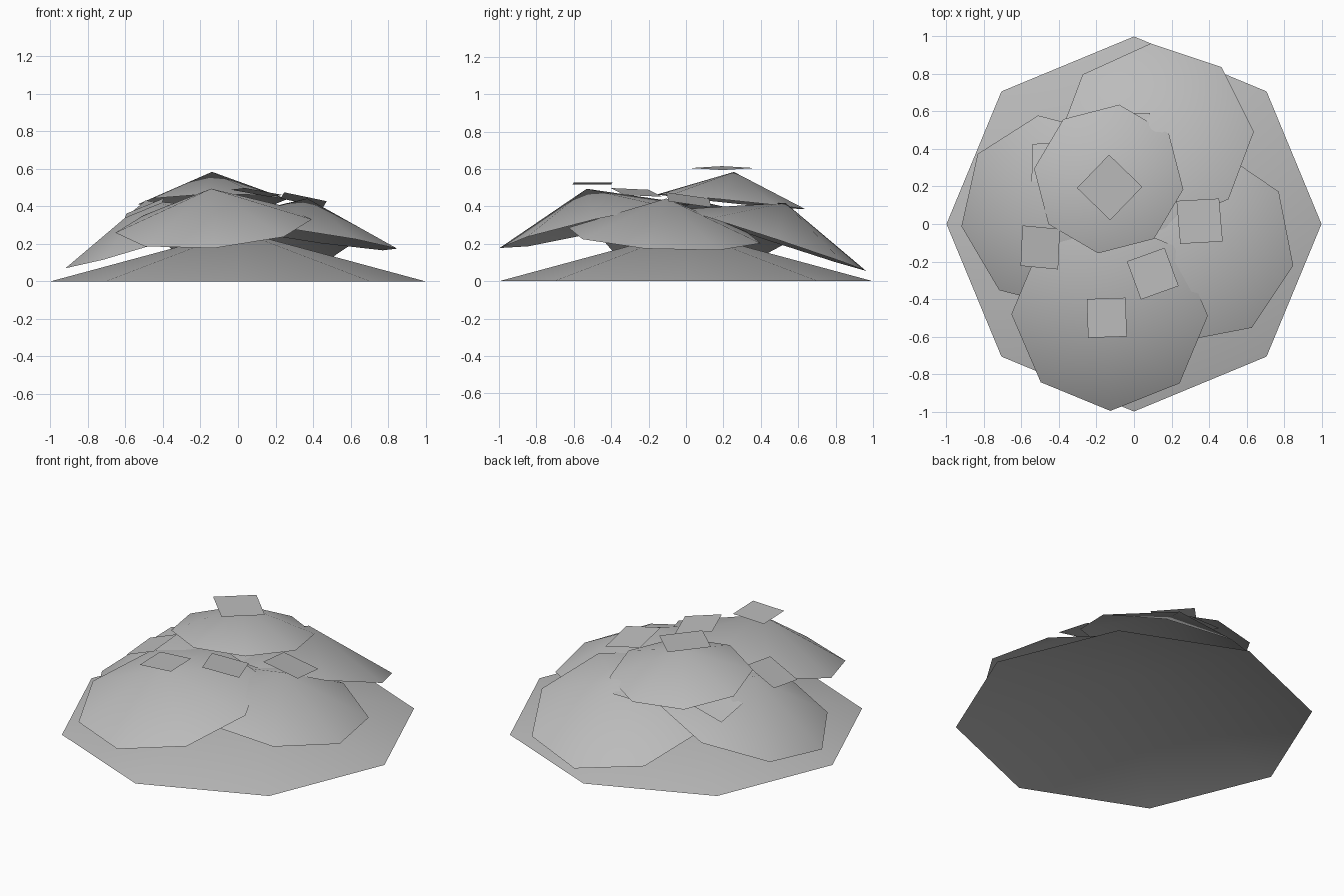
import bpy
from math import radians
from mathutils import Matrix, Vector

default_cube = bpy.data.objects.get("Cube")
if default_cube:
    bpy.data.objects.remove(default_cube, do_unlink=True)

grey = bpy.data.materials.new("plain_grey")
grey.use_nodes = True
grey.diffuse_color = (0.5, 0.5, 0.5, 1)
grey.node_tree.nodes["Principled BSDF"].inputs["Base Color"].default_value = (0.5, 0.5, 0.5, 1)


def place(name, centre, slope, turn):
    """Name, colour, turn and tilt the active object to the plane z = slope . (x, y)."""
    obj = bpy.context.object
    obj.name = obj.data.name = name
    obj.data.materials.append(grey)
    normal = Vector((-slope[0], -slope[1], 1)).normalized()
    tilt = Vector((0, 0, 1)).rotation_difference(normal).to_matrix().to_4x4()
    obj.matrix_world = Matrix.Translation(centre) @ tilt @ Matrix.Rotation(radians(turn), 4, "Z")


def cap(name, centre, radius, height, slope=(0, 0), turn=0):
    """Open eight-sided cone; centre is the middle of its rim."""
    bpy.ops.mesh.primitive_cone_add(vertices=8, radius1=radius, radius2=0,
                                    depth=height, end_fill_type="NOTHING")
    mesh = bpy.context.object.data
    mesh.transform(Matrix.Translation((0, 0, height / 2)))
    bpy.ops.object.shade_smooth()
    place(name, centre, slope, turn)


def flake(name, centre, size, slope, turn=0):
    """Thin square sheet."""
    bpy.ops.mesh.primitive_plane_add(size=size)
    place(name, centre, slope, turn)


# Broad base and the overlapping tilted caps
cap("base_cap", (0, 0, 0), 1, 0.27)
cap("front_cap", (-0.13, -0.485, 0.295), 0.525, 0.205, (0.07, 0.23))
cap("left_cap", (0.34, -0.115, 0.245), 0.525, 0.2, (-0.149, -0.052), -11.5)
cap("right_cap", (-0.43, 0.065, 0.226), 0.52, 0.215, (0.31, 0.05), 9)
cap("back_cap", (0.115, 0.465, 0.22), 0.525, 0.21, (0.02, -0.33), 3)
cap("top_cap", (-0.135, 0.24, 0.425), 0.402, 0.16, (0.02, -0.1), -8)

# Loose square flakes resting on the caps
flake("top_flake", (-0.13, 0.195, 0.605), 0.247, (-0.06, 0), 46)
flake("front_flake", (-0.145, -0.5, 0.522), 0.207, (0.05, 0), 2)
flake("right_front_flake", (-0.5, -0.125, 0.39), 0.217, (0.42, 0.1), -4)
flake("middle_flake", (0.1, -0.265, 0.475), 0.217, (-0.15, -0.1), 20)
flake("left_flake", (0.35, 0.015, 0.435), 0.232, (-0.2, -0.16), 4)
flake("right_back_flake", (-0.445, 0.33, 0.352), 0.205, (0.29, -0.22))
flake("back_flake", (-0.02, 0.49, 0.4), 0.21, (0, -0.25))
